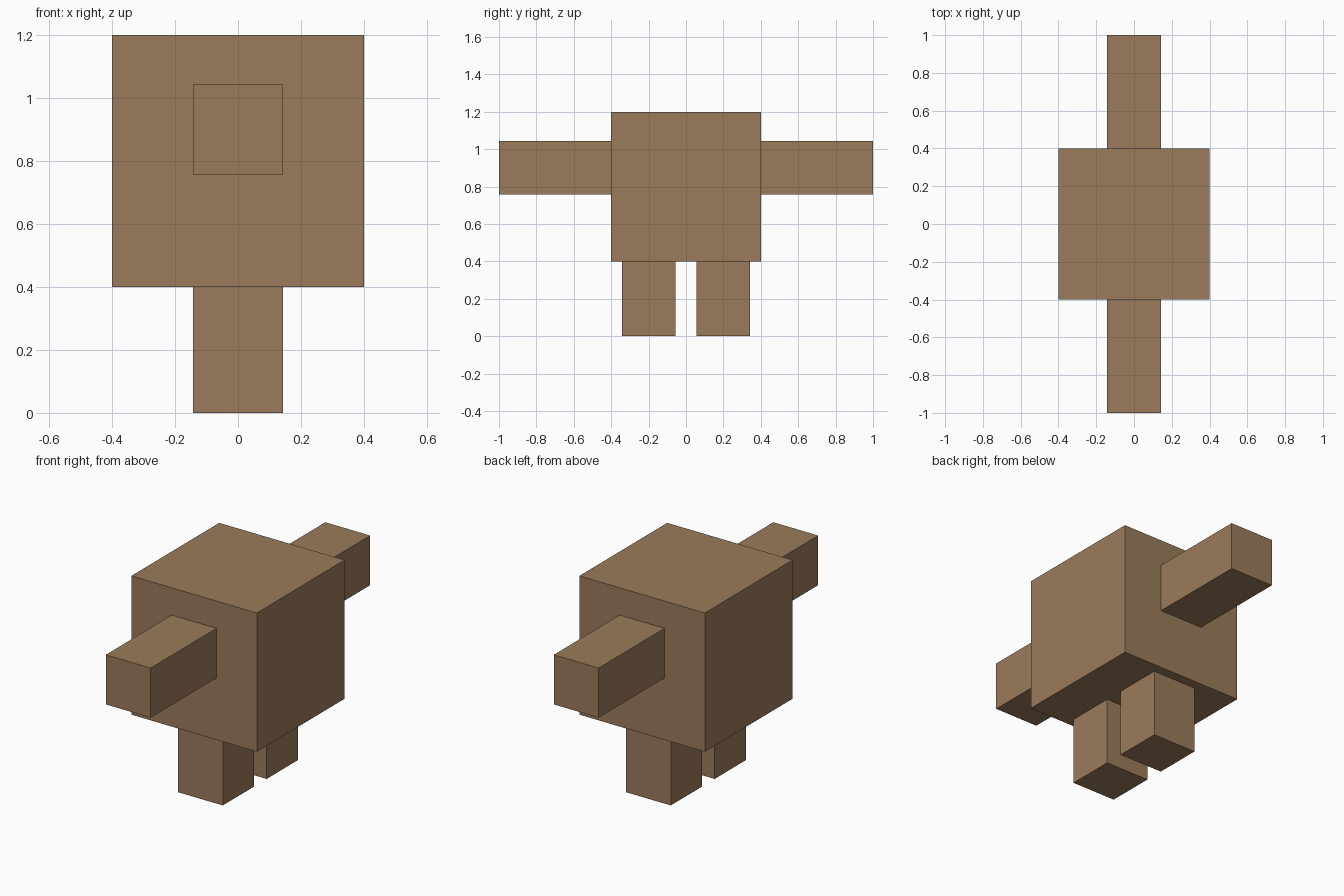
import bpy

if "Cube" in bpy.data.objects:
    bpy.data.objects.remove(bpy.data.objects["Cube"])

brown = bpy.data.materials.new("brown")
brown.diffuse_color = (0.323, 0.198, 0.105, 1.0)
brown.use_nodes = True
brown.node_tree.nodes["Principled BSDF"].inputs["Base Color"].default_value = brown.diffuse_color


def box(name, center, size):
    """Flat-faced box with the given centre and full dimensions."""
    bpy.ops.mesh.primitive_cube_add(size=1, location=center)
    obj = bpy.context.object
    obj.name = name
    obj.scale = size
    bpy.ops.object.transform_apply(location=False, rotation=False, scale=True)
    obj.data.materials.append(brown)
    return obj


LIMB = 0.286  # square limb thickness

# Cube body
box("body", (0, 0, 0.8), (0.8, 0.8, 0.8))

# Arms reach out along y, legs stand beneath the body
for side, label in ((-1, "front"), (1, "back")):
    box(label + "_arm", (0, side * 0.7, 0.9), (LIMB, 0.6, LIMB))
    box(label + "_leg", (0, side * 0.2, 0.2), (LIMB, LIMB, 0.4))
